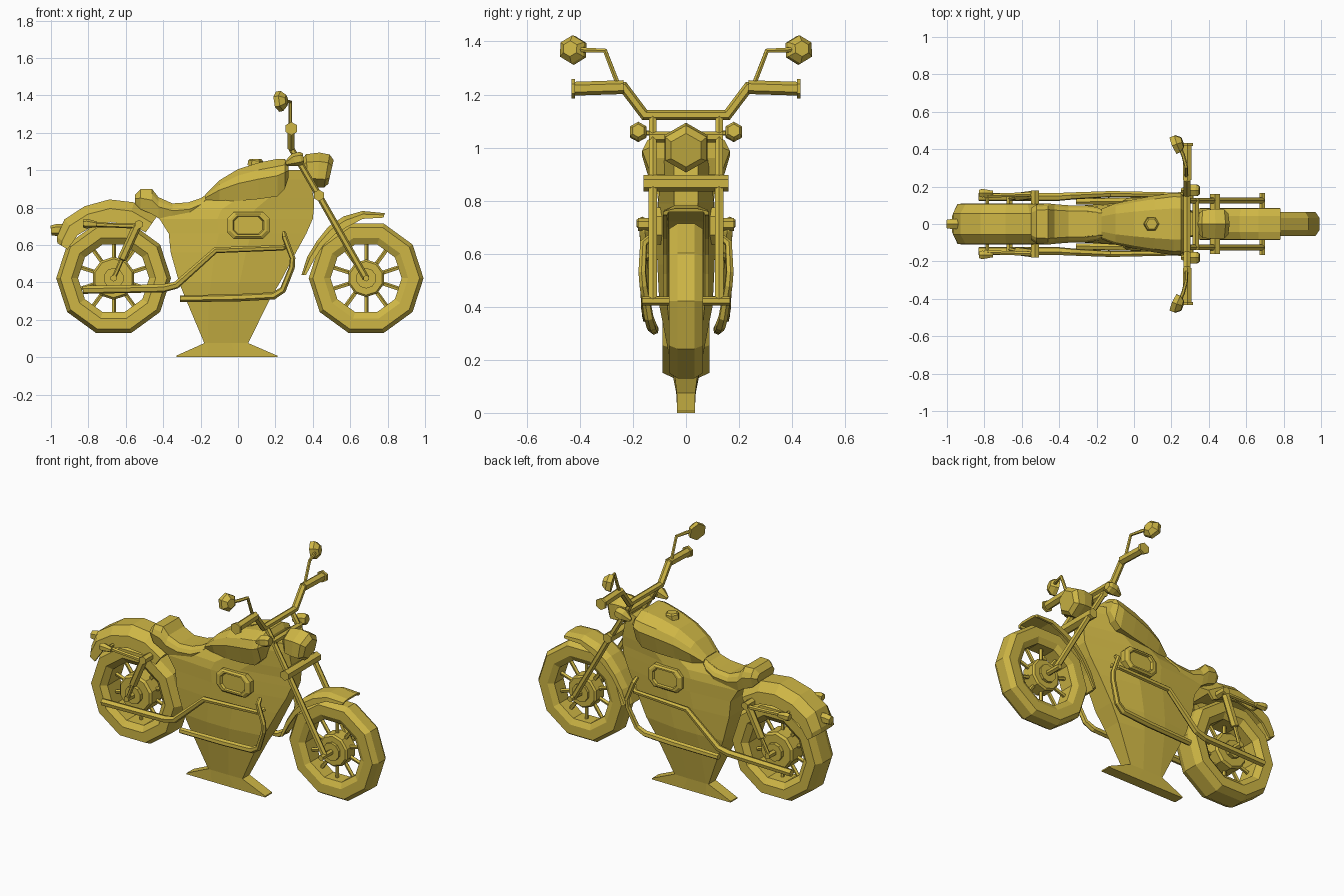
import bpy, bmesh
from math import sin, cos, pi, radians
from mathutils import Vector

if "Cube" in bpy.data.objects:
    bpy.data.objects.remove(bpy.data.objects["Cube"])

mat = bpy.data.materials.new("yellow_clay")
mat.diffuse_color = (0.62, 0.47, 0.06, 1)
mat.use_nodes = True
mat.node_tree.nodes["Principled BSDF"].inputs["Base Color"].default_value = mat.diffuse_color


def loft(name, rings, closed=False):
    """Skin a list of equal-length point rings; cap the ends unless closed."""
    bm = bmesh.new()
    vs = [[bm.verts.new(p) for p in ring] for ring in rings]
    n, m = len(vs[0]), len(vs)
    for i in range(m if closed else m - 1):
        a, b = vs[i], vs[(i + 1) % m]
        for j in range(n):
            k = (j + 1) % n
            bm.faces.new((a[j], a[k], b[k], b[j]))
    if not closed:
        bm.faces.new(vs[0])
        bm.faces.new(vs[-1])
    bmesh.ops.recalc_face_normals(bm, faces=bm.faces)
    me = bpy.data.meshes.new(name)
    bm.to_mesh(me)
    bm.free()
    me.materials.append(mat)
    ob = bpy.data.objects.new(name, me)
    bpy.context.collection.objects.link(ob)
    return ob


def tube(name, pts, r, n=6):
    """Polygonal tube along a path, r is one radius or one per point."""
    pts = [Vector(p) for p in pts]
    rad = r if isinstance(r, (list, tuple)) else [r] * len(pts)
    rings, u = [], None
    for i, p in enumerate(pts):
        a = (p - pts[i - 1]).normalized() if i else Vector()
        b = (pts[i + 1] - p).normalized() if i < len(pts) - 1 else Vector()
        t = (a + b).normalized()
        if u is None:
            u = Vector((0, 0, 1)) if abs(t.z) < 0.9 else Vector((1, 0, 0))
        u = (u - t * u.dot(t)).normalized()
        v = t.cross(u)
        rings.append([p + rad[i] * (cos(2 * pi * k / n) * u + sin(2 * pi * k / n) * v)
                      for k in range(n)])
    return loft(name, rings)


def sides(name, pts, r, n=6):
    """Same tube on both sides of the bike."""
    for s, tag in ((1, "left"), (-1, "right")):
        tube(f"{name}_{tag}", [(x, s * y, z) for x, y, z in pts], r, n)


def spin(name, cx, cz, prof, n=10):
    """Revolve a closed (radius, y) profile around a wheel axle."""
    loft(name, [[(cx + r * cos(2 * pi * i / n), y, cz + r * sin(2 * pi * i / n))
                 for r, y in prof] for i in range(n)], closed=True)


def wheel(tag, cx, cz, w, hub_r):
    spin(tag + "_tyre", cx, cz, [(.307, -.5 * w), (.307, .5 * w), (.285, w), (.225, w),
                                 (.19, .7 * w), (.19, -.7 * w), (.225, -w), (.285, -w)])
    for i in range(10):
        a = radians(18 + 36 * i)
        tube(f"{tag}_spoke_{i}", [(cx + r * cos(a), 0, cz + r * sin(a)) for r in (.04, .2)], .012, 5)
    tube(tag + "_hub", [(cx, y, cz) for y in (-.75 * w, -.6 * w, .6 * w, .75 * w)],
         [hub_r * .9, hub_r, hub_r, hub_r * .9], 10)
    tube(tag + "_hub_cap", [(cx, -w, cz), (cx, w, cz)], .055, 10)


def fender(name, cx, cz, w, stations):
    """Hollow U-section swept round the wheel; stations are (angle, inner r, outer r)."""
    rings = []
    for deg, ri, ro in stations:
        a, h = radians(deg), ro - ri
        half = [(ri, w - .015), (ri, w), (ri + .6 * h, w * .97), (ro, w * .5)]
        sec = half + [(r, -y) for r, y in reversed(half)]
        sec += [(ri + .45 * h, -w + .02), (ri + .45 * h, w - .02)]
        rings.append([(cx + r * cos(a), y, cz + r * sin(a)) for r, y in sec])
    loft(name, rings)


def cushion(name, stations, crown, foot):
    """Rounded section lofted along x; stations are (x, bottom, top, half width)."""
    rings = []
    for x, zb, zt, w in stations:
        h = zt - zb
        half = [(foot * w, zb), (w, zb + .55 * h), (.88 * w, zb + .8 * h), (crown * w, zt)]
        rings.append([(x, y, z) for y, z in half] + [(x, -y, z) for y, z in reversed(half)])
    loft(name, rings)


# wheels and fenders
RX, FX, Z = -.665, .685, .422
wheel("rear_wheel", RX, Z, .088, .115)
wheel("front_wheel", FX, Z, .064, .10)
fender("rear_fender", RX, Z, .11, [(148, .29, .355), (144, .29, .375), (130, .3, .41), (112, .3, .415),
                                   (93, .3, .422), (75, .3, .42), (55, .3, .4)])
fender("front_fender", FX, Z, .086, [(177, .322, .346), (160, .295, .335), (143, .288, .33), (126, .288, .342),
                                     (110, .293, .352), (93, .318, .36), (74, .337, .362)])

# engine body tapering down into the display stand: z, back x, front x, half width, end half widths
rows = [(0, -.33, .21, .033, .033, .033), (.008, -.33, .21, .033, .033, .033),
        (.075, -.18, .055, .037, .035, .035), (.3, -.275, .165, .08, .07, .06),
        (.4, -.315, .225, .1, .085, .07), (.56, -.36, .31, .108, .09, .06),
        (.66, -.37, .365, .11, .09, .05), (.74, -.42, .40, .11, .09, .045),
        (.79, -.38, .405, .105, .08, .045), (.85, -.2, .405, .1, .06, .045),
        (.95, -.05, .385, .1, .06, .045), (1.0, .08, .35, .09, .06, .045)]
loft("engine_body_and_stand", [
    [(x0, -wb, z), (x0 * .5 + x1 * .5 - .1, -w, z), (x0 * .4 + x1 * .6, -w, z), (x1, -wf, z),
     (x1, wf, z), (x0 * .4 + x1 * .6, w, z), (x0 * .5 + x1 * .5 - .1, w, z), (x0, wb, z)]
    for z, x0, x1, w, wb, wf in rows])

# fuel tank, cap and seat
cushion("fuel_tank", [(-.175, .83, .87, .08), (-.1, .83, .945, .11), (0, .835, 1.005, .132),
                      (.11, .845, 1.04, .152), (.21, .86, 1.06, .166), (.25, .9, 1.06, .165),
                      (.27, .96, 1.03, .14)], .5, .8)
tube("fuel_cap", [(.09, 0, 1.02), (.095, 0, 1.05), (.095, 0, 1.06)], [.04, .04, .03])
cushion("seat", [(-.55, .82, .87, .085), (-.52, .79, .9, .105), (-.46, .765, .9, .11), (-.425, .742, .855, .106),
                 (-.35, .735, .822, .1), (-.26, .745, .828, .1), (-.2, .775, .85, .09), (-.16, .83, .875, .07)],
        .7, .85)

# octagonal side covers
for s, tag in ((1, "left"), (-1, "right")):
    rings = []
    for y, k in ((.09, 1), (.125, 1), (.135, .85), (.135, .72), (.122, .66)):
        oct_pts = [(.115, .035), (.08, .07), (-.08, .07), (-.115, .035)]
        oct_pts += [(-x, -z) for x, z in oct_pts]
        rings.append([(.055 + x * k, s * y, .705 + z * k) for x, z in oct_pts])
    loft("side_cover_" + tag, rings)

# exhaust pipes and lower frame rails
sides("exhaust_pipe", [(.27, .12, .6), (.24, .155, .585), (-.12, .16, .572), (-.33, .15, .385),
                       (-.4, .145, .368), (-.83, .145, .36)], [.014, .015, .017, .02, .022, .022])
sides("lower_frame_rail", [(.245, .13, .665), (.25, .16, .64), (.292, .165, .53), (.288, .16, .48),
                           (.24, .14, .36), (.19, .13, .328), (0, .125, .318), (-.31, .12, .312)],
      [.012, .015, .015, .016, .018, .02, .02, .018])

# rear axle, shocks, side rails and rear indicators
tube("rear_axle", [(RX, -.15, Z), (RX, .15, Z)], .018)
sides("rear_shock", [(RX, .135, Z), (-.622, .145, .52), (-.62, .145, .525), (-.545, .155, .69), (-.53, .16, .72)],
      [.012, .012, .024, .024, .015])
sides("rear_side_rail", [(-.8, .15, .712), (-.68, .155, .705), (-.52, .16, .7)], [.014, .012, .014])
sides("rear_shock_mount", [(-.53, .08, .71), (-.53, .18, .71)], .024)
sides("rear_indicator", [(-.83, .165, .714), (-.81, .165, .714), (-.755, .165, .71)], [.02, .026, .015])
sides("rear_indicator_arm", [(-.785, .09, .712), (-.785, .165, .712)], .01)
tube("tail_light", [(-.92, 0, .68), (-.97, 0, .68), (-1.0, 0, .677)], [.032, .032, .026])

# front fork, clamps and axle
sides("fork_leg", [(FX, .125, .42), (.435, .125, .86), (.285, .125, 1.115)], [.019, .018, .016])
tube("front_axle", [(FX, -.165, Z), (FX, .165, Z)], .017)
tube("lower_fork_clamp", [(.432, -.16, .865), (.432, .16, .865)], .031)
tube("upper_fork_clamp", [(.33, -.14, 1.04), (.33, .14, 1.04)], .02)

# headlight and front indicators
tube("headlight", [(.34, 0, .995), (.37, 0, 1.0), (.43, 0, 1.0), (.475, 0, .995), (.497, 0, .99)],
     [.05, .085, .094, .09, .065])
sides("front_indicator", [(.255, .18, 1.035), (.3, .18, 1.055), (.335, .18, 1.062), (.35, .18, 1.064)],
      [.012, .036, .036, .025])
sides("front_indicator_arm", [(.31, .12, 1.055), (.31, .18, 1.055)], .01)

# handlebar, grips and mirrors
tube("handlebar", [(.283, y, z) for y, z in ((-.26, 1.23), (-.235, 1.228), (-.155, 1.122), (.155, 1.122),
                                             (.235, 1.228), (.26, 1.23))], .021)
sides("grip", [(.285, .235, 1.228), (.285, .42, 1.222)], .026)
sides("grip_end", [(.285, .418, 1.222), (.285, .432, 1.222)], .036)
sides("mirror_stem", [(.28, .255, 1.235), (.28, .305, 1.365), (.262, .37, 1.367), (.24, .42, 1.37)], .01)
sides("mirror_head", [(.26, .437, 1.373), (.235, .43, 1.37), (.212, .42, 1.366)], [.03, .054, .055])
